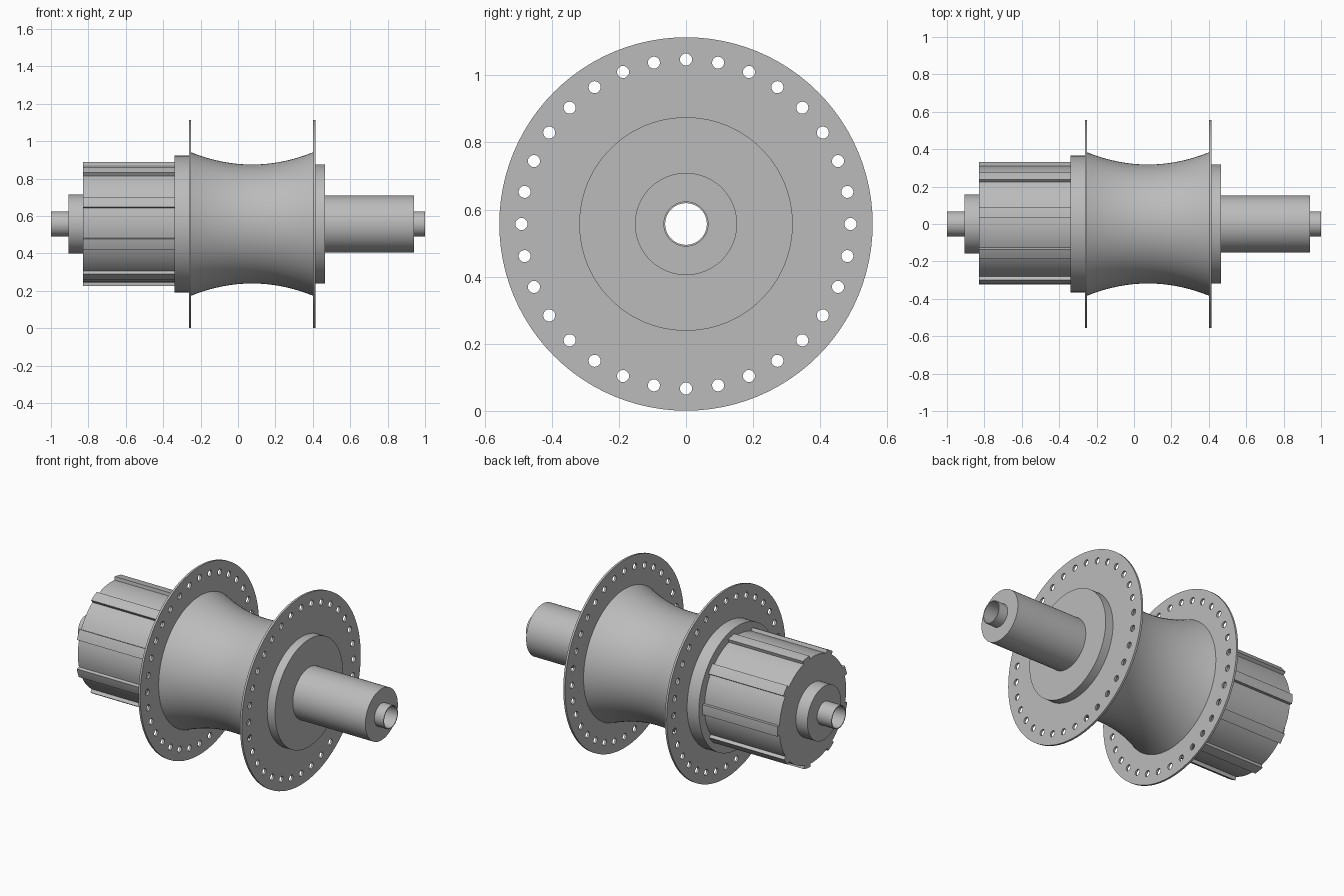
import bpy
import bmesh
from math import sin, cos, pi, radians
from mathutils import Matrix

if "Cube" in bpy.data.objects:
    bpy.data.objects.remove(bpy.data.objects["Cube"], do_unlink=True)

AXIS_Z = 0.557   # height of the shaft line
TUBE_R = 0.067   # outer radius of the hollow axle
SEGMENTS = 96

GREY = (0.5, 0.5, 0.5, 1)
metal = bpy.data.materials.new("satin_grey_metal")
metal.use_nodes = True
metal.diffuse_color = GREY
metal.node_tree.nodes["Principled BSDF"].inputs["Base Color"].default_value = GREY


def finish(name, bm):
    """Weld, shade and place a part whose axis is the local x axis."""
    bmesh.ops.remove_doubles(bm, verts=bm.verts, dist=1e-5)
    bmesh.ops.recalc_face_normals(bm, faces=bm.faces)
    mesh = bpy.data.meshes.new(name)
    bm.to_mesh(mesh)
    bm.free()
    mesh.materials.append(metal)
    mesh.shade_smooth()
    mesh.set_sharp_from_angle(angle=radians(30))
    obj = bpy.data.objects.new(name, mesh)
    obj.location.z = AXIS_Z
    bpy.context.collection.objects.link(obj)
    return obj


def lathe(name, profile, bore=TUBE_R):
    """Turn an (x, radius) profile about x, leaving a bore."""
    loop = profile + [(profile[-1][0], bore), (profile[0][0], bore)]
    bm = bmesh.new()
    rings = []
    for i in range(SEGMENTS):
        a = 2 * pi * i / SEGMENTS
        rings.append([bm.verts.new((x, r * cos(a), r * sin(a))) for x, r in loop])
    n = len(loop)
    for i in range(SEGMENTS):
        a, b = rings[i], rings[(i + 1) % SEGMENTS]
        for j in range(n):
            k = (j + 1) % n
            bm.faces.new((a[j], a[k], b[k], b[j]))
    return finish(name, bm)


def circle(radius, count, cy=0, cz=0):
    return [(cy + radius * sin(2 * pi * i / count), cz + radius * cos(2 * pi * i / count))
            for i in range(count)]


def extrude(name, outlines, x0, x1):
    """Extrude nested (y, z) outlines from x0 to x1."""
    curve = bpy.data.curves.new(name + "_outline", 'CURVE')
    curve.dimensions = '2D'
    curve.fill_mode = 'BOTH'
    curve.extrude = (x1 - x0) / 2
    for points in outlines:
        spline = curve.splines.new('POLY')
        spline.points.add(len(points) - 1)
        for p, (y, z) in zip(spline.points, points):
            p.co = (-z, y, 0, 1)
        spline.use_cyclic_u = True
    temp = bpy.data.objects.new(name + "_outline", curve)
    bpy.context.collection.objects.link(temp)
    mesh = bpy.data.meshes.new_from_object(temp)
    bm = bmesh.new()
    bm.from_mesh(mesh)
    bpy.data.objects.remove(temp, do_unlink=True)
    bpy.data.curves.remove(curve)
    bpy.data.meshes.remove(mesh)
    turn = Matrix.Translation(((x0 + x1) / 2, 0, 0)) @ Matrix.Rotation(pi / 2, 4, 'Y')
    bm.transform(turn)
    return finish(name, bm)


# Hollow axle and the plain turned parts: name, start, end, radius
lathe("axle_tube", [(-1, TUBE_R), (1, TUBE_R)], bore=0.062)
for name, x0, x1, radius in (
        ("right_end_cap", -0.905, -0.83, 0.158),
        ("right_collar", -0.34, -0.255, 0.365),
        ("left_collar", 0.41, 0.465, 0.318),
        ("left_sleeve", 0.465, 0.94, 0.152)):
    lathe(name, [(x0, radius), (x1, radius)])

# Waisted shell between the flanges
X0, X1, STEPS = -0.255, 0.405, 24
shell = []
for i in range(STEPS + 1):
    t = 2 * i / STEPS - 1
    shell.append(((X0 + X1) / 2 + t * (X1 - X0) / 2, 0.318 + 0.067 * t * t))
lathe("hub_shell", shell)

# Thin flanges with spoke holes
HOLES = 32
flange = [circle(0.556, SEGMENTS), circle(TUBE_R, 48)]
for y, z in circle(0.49, HOLES):
    flange.append(circle(0.018, 20, y, z))
extrude("right_flange", flange, -0.263, -0.251)
extrude("left_flange", flange, 0.402, 0.414)

# Splined driver body: nine narrow ridges on a round core
RIDGES = 9
PITCH, RIDGE_WIDTH, FIRST = 360 / RIDGES, 10.3, 15.7
splined = []
for k in range(RIDGES):
    start = FIRST + k * PITCH
    for radius, a0, a1, steps in ((0.332, start, start + RIDGE_WIDTH, 3),
                                  (0.312, start + RIDGE_WIDTH, start + PITCH, 8)):
        for i in range(steps + 1):
            a = radians(a0 + (a1 - a0) * i / steps)
            splined.append((-radius * cos(a), radius * sin(a)))
extrude("splined_driver_body", [splined, circle(TUBE_R, 48)], -0.83, -0.34)
